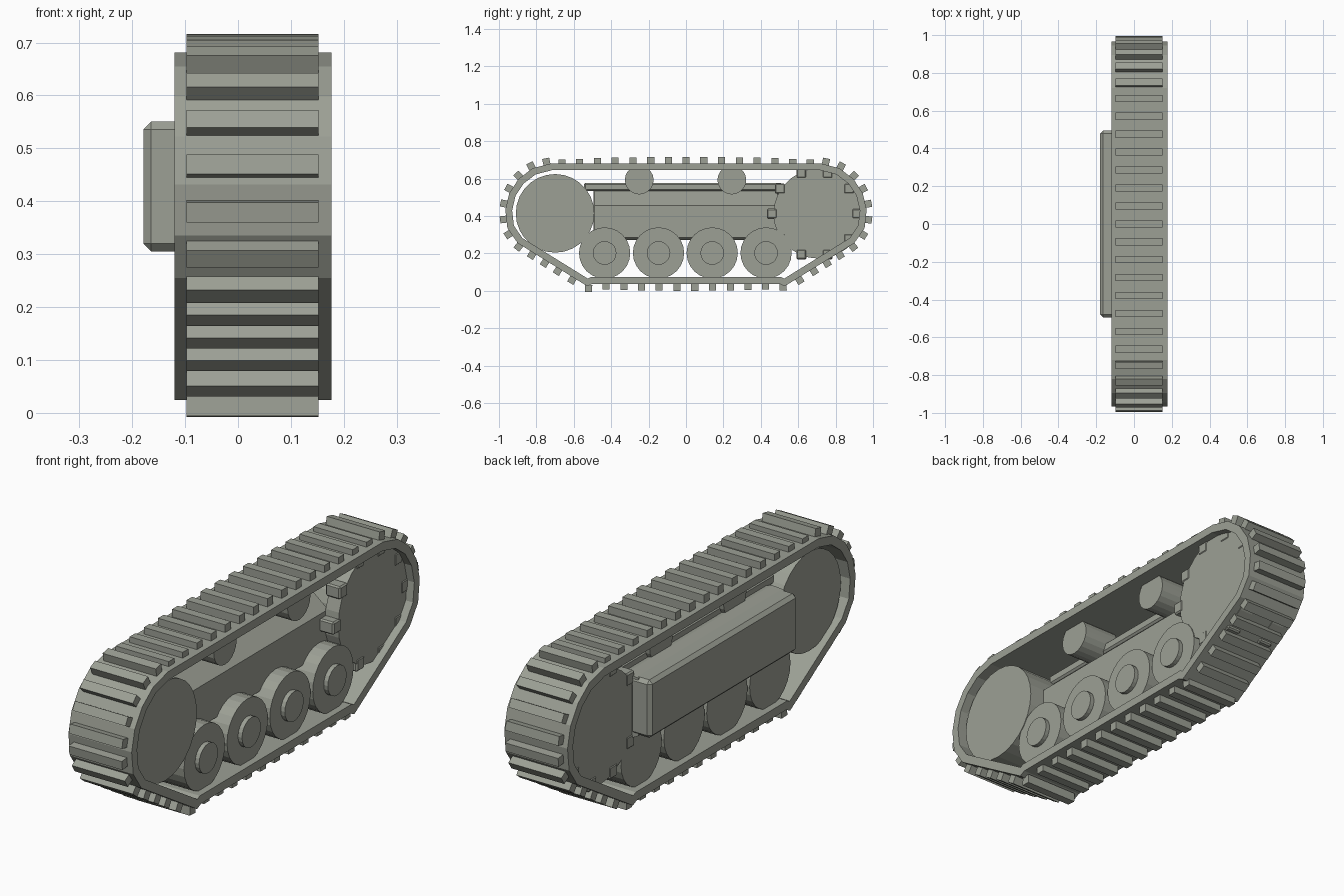
import bpy, bmesh, math
from mathutils import Vector, Matrix

if "Cube" in bpy.data.objects:
    bpy.data.objects.remove(bpy.data.objects["Cube"])

steel = bpy.data.materials.new("dull_steel")
steel.diffuse_color = (0.333, 0.350, 0.300, 1)
steel.use_nodes = True
steel.node_tree.nodes["Principled BSDF"].inputs["Base Color"].default_value = steel.diffuse_color


def make(name, verts, faces):
    mesh = bpy.data.meshes.new(name)
    mesh.from_pydata([tuple(v) for v in verts], [], faces)
    mesh.update()
    ob = bpy.data.objects.new(name, mesh)
    bpy.context.collection.objects.link(ob)
    return ob


def wheel(name, y, z, r, x0, x1, sides=24):
    # capped cylinder along x
    m = Matrix.Translation(((x0 + x1) / 2, y, z)) @ Matrix.Rotation(math.pi / 2, 4, 'Y')
    bpy.ops.mesh.primitive_cylinder_add(vertices=sides, radius=r, depth=x1 - x0)
    ob = bpy.context.object
    ob.data.transform(m)
    ob.name = name
    return ob


def block(name, centre, size, angle=0.0):
    # box turned about the x axis
    bpy.ops.mesh.primitive_cube_add(size=1)
    ob = bpy.context.object
    ob.data.transform(Matrix.Translation(centre) @ Matrix.Rotation(angle, 4, 'X')
                      @ Matrix.Diagonal((*size, 1)))
    ob.name = name
    return ob


def chamfer(ob, width):
    mod = ob.modifiers.new("chamfer", 'BEVEL')
    mod.width = width
    mod.segments = 1


# Track belt: outer loop, clockwise seen from +x, mirrored front to back
half = [(0.72, 0.681), (0.82, 0.655), (0.895, 0.598), (0.945, 0.522), (0.966, 0.432),
        (0.955, 0.335), (0.90, 0.255), (0.527, 0.024), (0.50, 0.037)]
outer = [Vector(p) for p in half] + [Vector((-y, z)) for y, z in reversed(half)]
n = len(outer)
T = 0.036
inner = []
for i, p in enumerate(outer):
    a = (p - outer[i - 1]).normalized()
    b = (outer[(i + 1) % n] - p).normalized()
    na, nb = Vector((a.y, -a.x)), Vector((b.y, -b.x))
    m = (na + nb).normalized()
    inner.append(p + m * (T / m.dot(na)))
X0, X1 = -0.12, 0.177
verts = [(x, p.x, p.y) for loop in (outer, inner) for x in (X0, X1) for p in loop]
faces = []
for i in range(n):
    j = (i + 1) % n
    faces += [(i, j, n + j, n + i), (2 * n + j, 2 * n + i, 3 * n + i, 3 * n + j),
              (j, i, 2 * n + i, 2 * n + j), (n + i, n + j, 3 * n + j, 3 * n + i)]
make("track_belt", verts, faces)

# Tread pads around the belt, packed closer at the curved ends
lengths = [(outer[(i + 1) % n] - outer[i]).length for i in range(n)]
total = sum(lengths)


def at(s):
    s %= total
    for i, length in enumerate(lengths):
        if s <= length:
            return outer[i].lerp(outer[(i + 1) % n], s / length)
        s -= length
    return outer[0].copy()


STEPS = 3000
density = [1 / (0.080 if abs(at(-0.72 + total * i / STEPS).x) > 0.66 else 0.0935)
           for i in range(STEPS)]
whole = sum(density)
count = 2 * round((whole * total / STEPS - 1) / 2) + 1
gathered, k = 0.0, 0
for i in range(STEPS):
    if gathered >= whole * k / count and k < count:
        s = -0.72 + total * i / STEPS
        p = at(s)
        t = (at(s + 0.04) - at(s - 0.04)).normalized()
        up = Vector((-t.y, t.x))
        lift = 0.015
        if abs(p.x) < 0.7 and p.y > 0.6:
            lift = 0.016 - 0.018 * (p.x / 0.75) ** 2
        elif abs(p.x) < 0.52:
            lift = 0.018 - 0.010 * (p.x / 0.5) ** 2
        p = p + up * lift
        block("tread_pad", (0.0275, p.x, p.y), (0.249, 0.038, 0.038), math.atan2(t.y, t.x))
        k += 1
    gathered += density[i]

# Front idler wheel
wheel("idler_wheel", -0.70, 0.414, 0.21, -0.09, 0.15, 28)

# Rear drive sprocket: two discs on a core, with teeth
wheel("sprocket_core", 0.71, 0.412, 0.20, -0.08, 0.13, 24)
for x0, x1 in ((-0.09, -0.03), (0.08, 0.143)):
    wheel("sprocket_disc", 0.708, 0.412, 0.24, x0, x1, 28)
    for i in range(10):
        a = i * math.tau / 10
        tooth = block("sprocket_tooth", ((x0 + x1) / 2, 0.687 + 0.228 * math.cos(a),
                      0.412 + 0.228 * math.sin(a)), (x1 - x0 + 0.006, 0.054, 0.054))
        chamfer(tooth, 0.006)

# Road wheels with hubs
for y in (-0.435, -0.147, 0.14, 0.428):
    wheel("road_wheel", y, 0.202, 0.137, -0.09, 0.147, 24)
    wheel("road_wheel_hub", y, 0.202, 0.063, 0.14, 0.166, 20)

# Return rollers
for y in (-0.25, 0.245):
    wheel("return_roller", y, 0.592, 0.077, -0.055, 0.115, 20)

# Side frame: extruded profile with sloped shoulder
prof = [(-0.12, 0.305), (-0.12, 0.55), (-0.06, 0.555), (-0.03, 0.545),
        (0.08, 0.457), (0.08, 0.285), (0.06, 0.272), (-0.06, 0.272)]
k = len(prof)
verts = [(x, y, z) for y in (-0.49, 0.49) for x, z in prof]
faces = [tuple(range(k - 1, -1, -1)), tuple(range(k, 2 * k))]
faces += [(i, (i + 1) % k, k + (i + 1) % k, k + i) for i in range(k)]
make("side_frame", verts, faces)

# Long rail above the shoulder
chamfer(block("upper_rail", (-0.015, -0.015, 0.555), (0.04, 1.06, 0.044)), 0.008)

# Mounting box on the inner side, with chamfered edges
chamfer(block("mounting_box", (-0.13, 0, 0.428), (0.098, 0.99, 0.246)), 0.015)

# Outward normals and material for every part
for ob in bpy.data.objects:
    bm = bmesh.new()
    bm.from_mesh(ob.data)
    bmesh.ops.recalc_face_normals(bm, faces=bm.faces)
    bm.to_mesh(ob.data)
    bm.free()
    ob.data.materials.append(steel)
